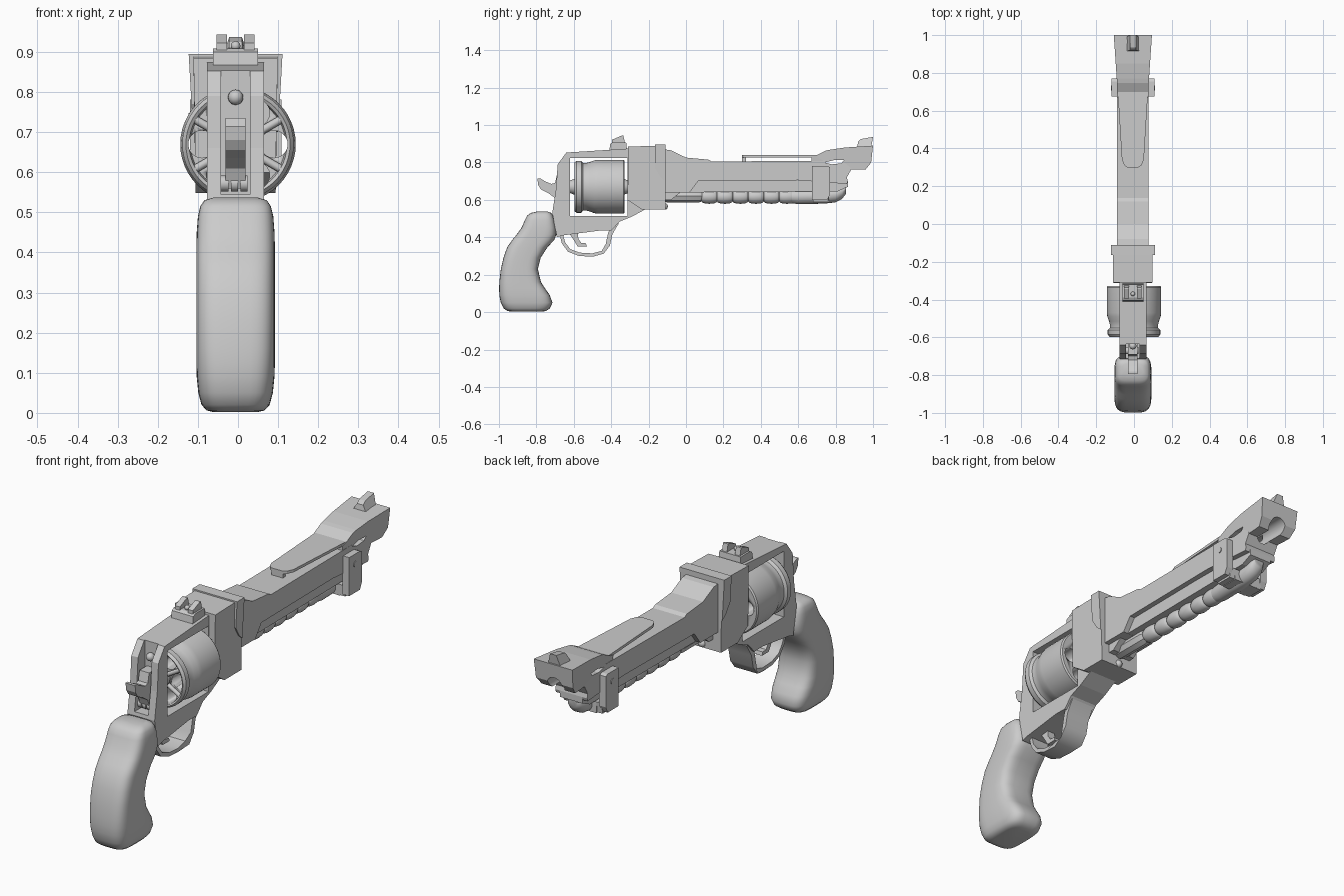
import bpy, bmesh, math
from mathutils import Vector, Matrix

if "Cube" in bpy.data.objects:
    bpy.data.objects.remove(bpy.data.objects["Cube"])

X0 = -0.006  # frame centre line
metal = bpy.data.materials.new("grey_metal")
metal.diffuse_color = (0.6, 0.6, 0.6, 1)
metal.use_nodes = True
metal.node_tree.nodes["Principled BSDF"].inputs["Base Color"].default_value = metal.diffuse_color


def finish(name, bm, smooth=None):
    bmesh.ops.recalc_face_normals(bm, faces=bm.faces)
    me = bpy.data.meshes.new(name)
    bm.to_mesh(me)
    bm.free()
    ob = bpy.data.objects.new(name, me)
    bpy.context.collection.objects.link(ob)
    me.materials.append(metal)
    if smooth:
        bpy.ops.object.select_all(action='DESELECT')
        ob.select_set(True)
        bpy.context.view_layer.objects.active = ob
        bpy.ops.object.shade_smooth_by_angle(angle=math.radians(smooth))
    return ob


def slab(name, pts, hw, cx=X0, smooth=None):
    """Side profile of (y, z) points given half width hw (number or function)."""
    f = hw if callable(hw) else (lambda y, z: hw)
    bm = bmesh.new()
    sides = [[bm.verts.new((cx + s * f(y, z), y, z)) for y, z in pts] for s in (-1, 1)]
    bm.faces.new(sides[0])
    bm.faces.new(sides[1])
    for i in range(len(pts)):
        j = (i + 1) % len(pts)
        bm.faces.new((sides[0][i], sides[0][j], sides[1][j], sides[1][i]))
    return finish(name, bm, smooth)


def box(name, y0, y1, z0, z1, hw, cx=X0):
    return slab(name, [(y0, z0), (y1, z0), (y1, z1), (y0, z1)], hw, cx)


def loft(name, rings, closed=False, smooth=40):
    bm = bmesh.new()
    loops = [[bm.verts.new(p) for p in r] for r in rings]
    n = len(loops[0])
    m = len(loops)
    for a in range(m if closed else m - 1):
        A, B = loops[a], loops[(a + 1) % m]
        for i in range(n):
            bm.faces.new((A[i], A[(i + 1) % n], B[(i + 1) % n], B[i]))
    if not closed:
        bm.faces.new(loops[0])
        bm.faces.new(loops[-1])
    return finish(name, bm, smooth)


def lathe(name, prof, cx, cz, n=32, smooth=40):
    """Profile of (y, radius), or (y, radius, z shift), turned about a y axis."""
    return loft(name, [[(cx + p[1] * math.cos(t), p[0],
                         cz + (p[2] if len(p) > 2 else 0) + p[1] * math.sin(t))
                        for t in (2 * math.pi * i / n for i in range(n))]
                       for p in prof], smooth=smooth)


def ball(name, loc, r):
    bm = bmesh.new()
    bmesh.ops.create_uvsphere(bm, u_segments=16, v_segments=10, radius=r,
                              matrix=Matrix.Translation(loc))
    return finish(name, bm, 60)


def bar(name, a, b, r, n=10):
    a, b = Vector(a), Vector(b)
    bm = bmesh.new()
    rot = (b - a).to_track_quat('Z', 'Y').to_matrix().to_4x4()
    bmesh.ops.create_cone(bm, cap_ends=True, segments=n, radius1=r, radius2=r,
                          depth=(b - a).length, matrix=Matrix.Translation((a + b) / 2) @ rot)
    return finish(name, bm, 40)


def cut(ob, cutter):
    m = ob.modifiers.new("cut", 'BOOLEAN')
    m.object, m.operation, m.solver = cutter, 'DIFFERENCE', 'EXACT'
    cutter.hide_render = True
    cutter.hide_set(True)


# Frame with cylinder window and hammer slot
frame = slab("frame", [(-.69, .40), (-.66, .41), (-.46, .436), (-.40, .435), (-.355, .484),
                       (-.29, .51), (-.22, .548), (-.20, .60), (-.20, .874), (-.31, .874),
                       (-.64, .853), (-.686, .79), (-.695, .66), (-.715, .53)], .071)
cut(frame, box("window_cutter", -.62, -.312, .515, .825, .2))
cut(frame, box("slot_cutter", -.9, -.635, .545, .95, .036))

# Front block and its tapered flange
slab("front_block", [(-.312, .60), (-.235, .548), (-.11, .548), (-.11, .60),
                     (-.11, .89), (-.31, .885)], lambda y, z: .1 if z < .7 else .105)
slab("flange", [(-.165, .895), (-.11, .895), (-.11, .70), (-.135, .72), (-.165, .77)],
     lambda y, z: .106 + .011 * (z - .7) / .195)
ball("latch_pin", (X0, -.115, .565), .018)

# Barrel: wide upper shell, narrower lower rib, flared muzzle
barrel = slab("barrel", [(-.115, .64), (.02, .64), (.065, .70), (.60, .705), (.86, .685), (.865, .70),
                         (.86, .72), (.885, .765), (.85, .81), (.137, .805), (.12, .815),
                         (0, .826), (-.08, .865), (-.115, .87)], .083)
slab("barrel_lower_rib", [(-.115, .60), (-.08, .60), (-.03, .64), (.81, .645), (.865, .67),
                          (.865, .70), (-.115, .71)], .058)
muzzle = slab("muzzle", [(.67, .80), (.67, .83), (.69, .835), (.747, .863), (.77, .868), (.85, .88),
                         (1.0, .89), (.99, .80), (.96, .762), (.86, .762)],
              lambda y, z: .084 + .017 * max(0, (y - .75) / .25) - max(0, .82 - z) * .2)
vent = slab("vent_cutter", [(.74, .80), (.79, .812), (.845, .812), (.83, .795), (.78, .79)], .3)
bore = lathe("bore_cutter", [(.80, .04), (1.1, .04)], X0, .785)
for part in (barrel, muzzle):
    cut(part, vent)
    cut(part, bore)

# Raised top plate with rounded rear end
bm = bmesh.new()
outline = [(-.08, .70), (-.058, .34), (-.045, .31), (-.03, .30)]
outline += [(-x, y) for x, y in reversed(outline)]
f = bm.faces.new([bm.verts.new((x + X0, y, .826)) for x, y in outline])
top = bmesh.ops.extrude_face_region(bm, geom=[f])
bmesh.ops.translate(bm, vec=(0, 0, .013), verts=[v for v in top["geom"] if isinstance(v, bmesh.types.BMVert)])
finish("top_plate", bm)
box("top_plate_foot", .30, .32, .80, .83, .03)

# Sights
slab("front_sight", [(.915, .88), (.92, .91), (.935, .925), (1.0, .937), (.99, .88)],
     lambda y, z: .034 if z < .9 else .016)
slab("rear_sight", [(-.41, .865), (-.405, .90), (-.39, .908), (-.32, .908), (-.315, .865)], .056)
for s in (-1, 1):
    slab("rear_sight_post", [(-.395, .90), (-.395, .922), (-.345, .943), (-.335, .943), (-.325, .90)],
         .013, X0 + s * .034)
ball("rear_sight_bead", (X0, -.37, .915), .012)

# Beaded rod beneath the barrel, ending in a smooth tube
lathe("rod", [(-.11, .026), (.60, .026)], X0, .617, 20)
lathe("rod_collar", [(-.115, .028), (-.10, .034), (.07, .034), (.085, .028)], X0, .62, 8)
for i in range(7):
    y = .125 + i * .083
    lathe("rod_bead", [(y + .041 * math.cos(a), .026 + .012 * math.sin(a))
                       for a in (math.pi * k / 8 for k in range(9))], X0, .617, 20, 60)
lathe("rod_end_tube", [(.56, .034), (.60, .040), (.74, .04, .003), (.80, .04, .01),
                       (.835, .036, .025), (.855, .025, .04)], X0, .617, 20, 60)

# Clamp with screws
box("clamp_strap", .68, .765, .587, .64, .062)
for s in (-1, 1):
    slab("clamp_ear", [(.675, .60), (.755, .60), (.77, .63), (.77, .775), (.755, .782), (.675, .782)],
         lambda y, z: .017, X0 + s * .097 if s else X0)
    slab("clamp_cheek", [(.68, .59), (.76, .59), (.765, .64), (.68, .64)], .02, X0 + s * .07)
    bar("clamp_screw", (X0 + s * .10, .72, .735), (X0 + s * .117, .72, .735), .013, 14)

# Cylinder with six chambers, recessed rear and spokes
drum = lathe("cylinder", [(-.572, .085), (-.572, .118), (-.592, .122), (-.597, .13), (-.585, .139),
                          (-.56, .139), (-.55, .128), (-.535, .127), (-.515, .132), (-.49, .141),
                          (-.47, .144), (-.335, .144), (-.328, .139)], 0, .67, 48, 35)
for k in range(6):
    a = math.radians(60 * k)
    c, s = math.cos(a), math.sin(a)
    cut(drum, lathe("chamber_cutter", [(-.7, .034), (-.25, .034)], .09 * c, .67 + .09 * s, 20))
    a += math.radians(30)
    c, s = math.cos(a), math.sin(a)
    bar("cylinder_spoke", (.05 * c, -.583, .67 + .05 * s), (.122 * c, -.583, .67 + .122 * s), .010)
lathe("cylinder_axle", [(-.63, .03), (-.59, .045), (-.34, .045), (-.30, .03)], 0, .67, 24)

# Hammer in its slot
slab("hammer", [(-.795, .715), (-.78, .715), (-.755, .70), (-.72, .685), (-.70, .69), (-.69, .735),
                (-.63, .735), (-.63, .56), (-.68, .56), (-.70, .61), (-.735, .635), (-.775, .655),
                (-.79, .68)], .025)
for i in range(3):
    bar("hammer_pivot_rib", (X0 - .036 + i * .024, -.67, .572), (X0 - .018 + i * .024, -.67, .572), .02, 14)
ball("firing_pin", (X0, -.645, .787), .019)

# Trigger guard ribbon and trigger
path = [(-.668, .42), (-.655, .37), (-.625, .33), (-.57, .309), (-.50, .305), (-.445, .32),
        (-.418, .36), (-.405, .42), (-.37, .48)]
outer, inner = [], []
for i, p in enumerate(path):
    d = Vector(path[min(i + 1, len(path) - 1)]) - Vector(path[max(i - 1, 0)])
    nrm = Vector((d.y, -d.x)).normalized() * (.009 if i < 6 else .012)
    outer.append(tuple(Vector(p) + nrm))
    inner.append(tuple(Vector(p) - nrm))
slab("trigger_guard", outer + inner[::-1], lambda y, z: .045 if y < -.45 else .06, smooth=40)
slab("trigger", [(-.63, .43), (-.58, .43), (-.575, .39), (-.56, .37), (-.535, .368), (-.53, .352),
                 (-.58, .352), (-.60, .385)], .02)

# Grip: rounded-rectangle slices of (z, rear y, front y, half width)
slices = [(.002, -.93, -.77, .055), (.006, -.955, -.748, .072), (.02, -.975, -.728, .085),
          (.05, -.99, -.714, .093), (.09, -.998, -.728, .097), (.125, -.999, -.752, .098),
          (.16, -.998, -.775, .098), (.23, -.99, -.792, .098), (.29, -.976, -.777, .098),
          (.345, -.957, -.742, .098), (.385, -.93, -.705, .098), (.415, -.905, -.693, .098),
          (.45, -.88, -.694, .097), (.49, -.862, -.702, .094), (.515, -.85, -.71, .088),
          (.53, -.83, -.72, .078), (.537, -.80, -.738, .055)]
rings = []
for z, yb, yf, hx in slices:
    ring = []
    for i in range(40):
        t = 2 * math.pi * i / 40
        c, s = math.cos(t), math.sin(t)
        e = 0.52
        ring.append((X0 + hx * math.copysign(abs(c) ** e, c),
                     (yb + yf) / 2 + (yf - yb) / 2 * math.copysign(abs(s) ** e, s), z))
    rings.append(ring)
loft("grip", rings, smooth=70)
